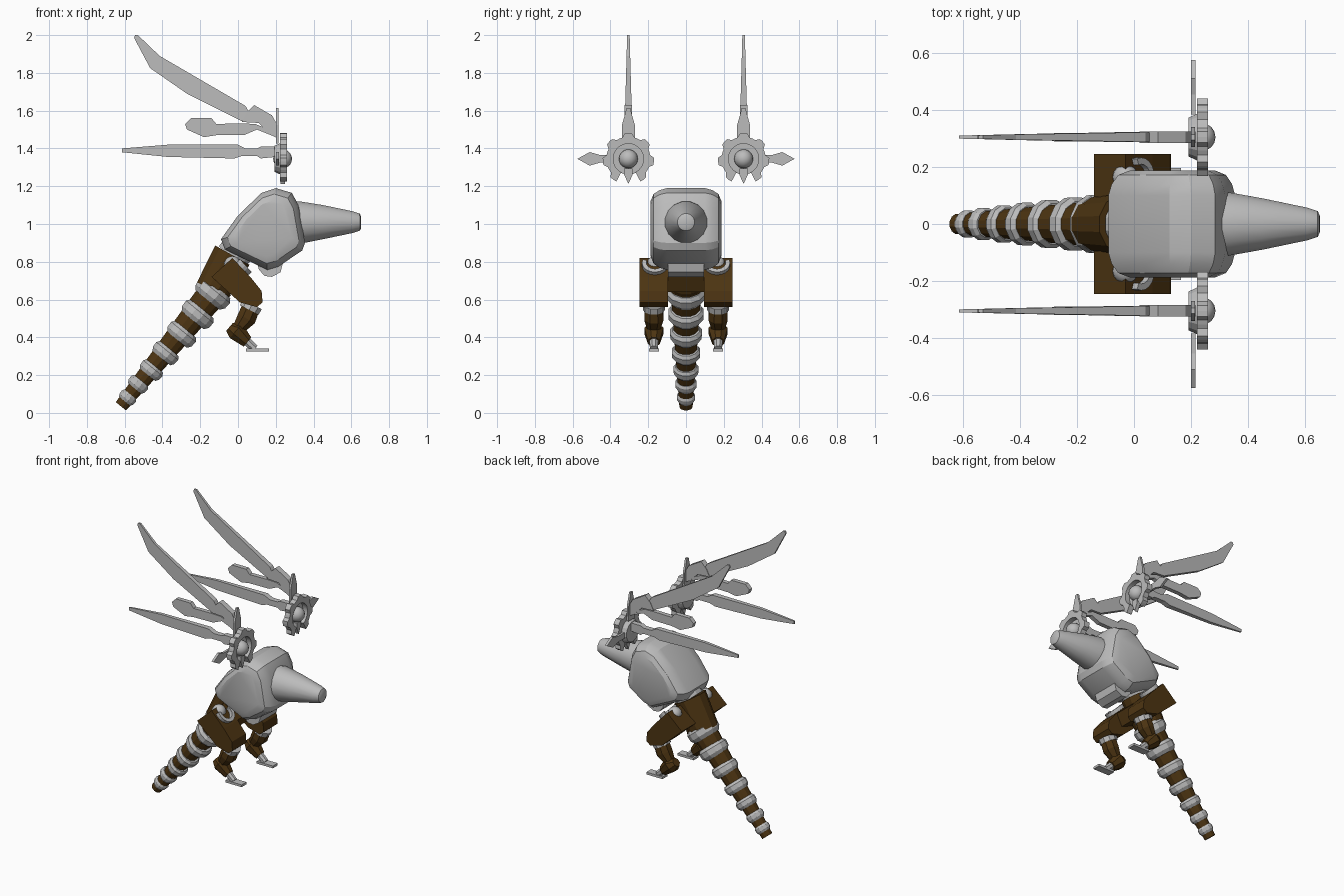
import bpy, bmesh, math
from mathutils import Vector as V

if "Cube" in bpy.data.objects:
    bpy.data.objects.remove(bpy.data.objects["Cube"])


def material(name, col):
    m = bpy.data.materials.new(name)
    m.diffuse_color = (*col, 1)
    m.use_nodes = True
    m.node_tree.nodes["Principled BSDF"].inputs["Base Color"].default_value = m.diffuse_color
    return m


GREY = material("light grey metal", (0.5, 0.5, 0.5))
BROWN = material("dark brown", (0.075, 0.035, 0.006))


def finish(name, bm, mat, smooth=None):
    bmesh.ops.recalc_face_normals(bm, faces=bm.faces)
    me = bpy.data.meshes.new(name)
    bm.to_mesh(me)
    bm.free()
    me.materials.append(mat)
    ob = bpy.data.objects.new(name, me)
    bpy.context.collection.objects.link(ob)
    if smooth:
        bpy.ops.object.select_all(action='DESELECT')
        ob.select_set(True)
        bpy.context.view_layer.objects.active = ob
        bpy.ops.object.shade_smooth_by_angle(angle=math.radians(smooth))
    return ob


def loft(name, loops, mat, smooth=None):
    """Skin a list of equal-length point loops and cap both ends."""
    bm = bmesh.new()
    rows = [[bm.verts.new(p) for p in lp] for lp in loops]
    n = len(rows[0])
    for a, b in zip(rows, rows[1:]):
        for i in range(n):
            bm.faces.new((a[i], a[(i + 1) % n], b[(i + 1) % n], b[i]))
    bm.faces.new(rows[0])
    bm.faces.new(rows[-1])
    return finish(name, bm, mat, smooth)


def tube(name, path, mat, n=12, axis=None, smooth=None):
    """Round solid through (point, radius) stations."""
    pts = [V(p) for p, r in path]
    d = V(axis) if axis else pts[-1] - pts[0]
    d.normalize()
    u = d.cross(V((0, 1, 0)))
    if u.length < 0.01:
        u = V((1, 0, 0))
    u.normalize()
    w = d.cross(u)
    ang = [2 * math.pi * (i + 0.5) / n for i in range(n)]
    return loft(name, [[p + r * (math.cos(a) * u + math.sin(a) * w) for a in ang]
                       for p, (_, r) in zip(pts, path)], mat, smooth)


def plate(name, prof, y, half, mat, taper=lambda x: 1):
    """Side (x, z) profile given thickness along y."""
    return loft(name, [[(x, y + k * half * taper(x), z) for x, z in prof]
                       for k in (-1, 1)], mat)


def plate_yz(name, prof, x0, x1, mat):
    """(y, z) profile given thickness along x."""
    return loft(name, [[(x, y, z) for y, z in prof] for x in (x0, x1)], mat)


def ball(name, c, r, mat):
    bm = bmesh.new()
    bmesh.ops.create_uvsphere(bm, u_segments=16, v_segments=10, radius=r)
    bmesh.ops.translate(bm, verts=bm.verts, vec=c)
    return finish(name, bm, mat, 40)


# head: side outline shrinking towards both cheeks
HEAD = [(-.09, .92), (0, 1.045), (.125, 1.165), (.2, 1.19), (.285, 1.165), (.32, 1.10),
        (.355, .90), (.34, .86), (.215, .775), (.155, .757), (-.07, .865)]
layers = [(-.187, .68), (-.172, .85), (-.14, .95), (-.10, 1), (.10, 1), (.14, .95), (.172, .85), (.187, .68)]
loft("head", [[(.14 + (x - .14) * s, y, .98 + (z - .98) * s) for x, z in HEAD]
              for y, s in layers], GREY, 25)

# snout and jaw
tube("snout", [((.28, 0, 1.005), .118), ((.34, 0, 1.008), .112), ((.45, 0, 1.01), .092),
               ((.61, 0, 1.01), .058), ((.645, 0, 1.01), .046), ((.652, 0, 1.01), .03)],
     GREY, 16, smooth=25)
plate("jaw", [(.1, .80), (.24, .80), (.225, .745), (.18, .72), (.14, .725), (.11, .76)], 0, .095, GREY)

# trunk and neck collar
tube("trunk", [((-.14, 0, .64), .095), ((-.03, 0, .835), .108)], BROWN, 12)
tube("neck_collar", [((-.035, 0, .825), .09), ((.03, 0, .9), .10)], GREY, 12)
plate("pelvis", [(-.02, .80), (.06, .72), (.02, .64), (-.12, .70)], 0, .13, BROWN)

# tail with seven shrinking rings
TOP, TIP = V((-.10, 0, .675)), V((-.62, 0, .035))
tube("tail", [(TOP, .085), (TIP, .036)], BROWN, 12)
dirn = (TIP - TOP).normalized()
rings = [(-.135, .63), (-.215, .52), (-.30, .415), (-.385, .315), (-.46, .225), (-.53, .15), (-.585, .08)]
for i, (x, z) in enumerate(rings):
    c, r, h = V((x, 0, z)), .106 - .0095 * i, .042 - .003 * i
    tube(f"tail_ring_{i + 1}", [(c - dirn * h, r * .85), (c - dirn * h * .5, r),
                                (c + dirn * h * .4, r * .98), (c + dirn * h, r * .8)], GREY, 12)

for s, side in ((1, "back"), (-1, "front")):
    # leg
    y = s * .17
    plate("thigh_" + side, [(-.03, .82), (.065, .72), (.125, .645), (.13, .585), (.10, .56),
                            (.01, .585), (-.14, .72)], y, .076, BROWN)
    tube("knee_ring_" + side, [((.075, y, .575), .06), ((.06, y, .545), .058)], GREY, 10)
    tube("shin_" + side, [((.07, y, .56), .052), ((.045, y, .50), .055), ((0, y, .44), .035)], BROWN, 8)
    tube("calf_" + side, [((-.045, y, .455), .03), ((-.01, y, .435), .055),
                          ((.05, y, .375), .034)], BROWN, 8)
    tube("ankle_" + side, [((.04, y, .385), .026), ((.09, y, .34), .022)], GREY, 8)
    plate("foot_" + side, [(.042, .325), (.165, .325), (.165, .341), (.042, .341)], y, .026, GREY)

    # hip joint: ball and open hoop
    ball("hip_ball_" + side, (-.03, s * .165, .785), .045, GREY)
    bm = bmesh.new()
    n, u, w = V((.74, 0, .67)), V((.67, 0, -.74)), V((0, s, 0))
    prev = None
    for k in range(13):
        a = math.radians(-110 + 220 * k / 12)
        d = math.cos(a) * u + math.sin(a) * w
        c = V((.015, s * .165, .785))
        row = [bm.verts.new(c + d * r + n * h) for r, h in
               ((.045, -.03), (.068, -.03), (.068, .016), (.045, .016))]
        if prev:
            for i in range(4):
                bm.faces.new((prev[i], prev[(i + 1) % 4], row[(i + 1) % 4], row[i]))
        if k in (0, 12):
            bm.faces.new(row)
        prev = row
    finish("hip_hoop_" + side, bm, GREY)

    # wing gear: toothed ring, open at the bottom
    y, z = s * .305, 1.345
    bm = bmesh.new()
    prev = None
    angles, STEPS = (-62, 242), 38
    for k in range(STEPS + 1):
        a = math.radians(angles[0] + (angles[1] - angles[0]) * k / STEPS)
        ro = .136 if k % 6 in (0, 1, 2) else .117
        row = [bm.verts.new((x, y + r * math.cos(a), z + r * math.sin(a)))
               for x, r in ((.222, .08), (.222, ro), (.26, ro), (.26, .08))]
        if prev:
            for i in range(4):
                bm.faces.new((prev[i], prev[(i + 1) % 4], row[(i + 1) % 4], row[i]))
        if k in (0, STEPS):
            bm.faces.new(row)
        prev = row
    finish("wing_gear_" + side, bm, GREY)
    tube("gear_back_" + side, [((.192, y, z), .07), ((.225, y, z), .085)], GREY, 16)
    ball("gear_hub_" + side, (.236, y, z), .05, GREY)

    # gear spikes: outward, upward and downward
    plate_yz("outer_spike_" + side, [(y + s * a, z + b) for a, b in
             ((.08, -.02), (.15, -.02), (.205, -.036), (.27, 0), (.205, .036), (.15, .02), (.08, .02))],
             .20, .216, GREY)
    plate_yz("upper_spike_" + side, [(y + a, z + b) for a, b in
             ((-.035, .08), (.035, .08), (.034, .18), (.017, .24), (.01, .27), (-.01, .27), (-.017, .24), (-.034, .18))],
             .20, .214, GREY)
    plate_yz("lower_spike_" + side, [(y + a, z + b) for a, b in
             ((-.022, -.05), (-.022, -.085), (0, -.133), (.022, -.085), (.022, -.05))],
             .225, .25, GREY)

    # wing blades, thinner towards the tips
    thin = lambda x: max(.3, min(1, 1 + (x + .1) * 1.4))
    plate("upper_blade_" + side, [(-.55, 1.985), (-.545, 2.0), (-.53, 2.0), (-.415, 1.89), (.04, 1.625),
                                  (.06, 1.59), (.02, 1.545), (-.27, 1.69), (-.465, 1.825)], y, .017, GREY, thin)
    plate("wing_arm_" + side, [(.085, 1.63), (.18, 1.575), (.205, 1.53), (.215, 1.45), (.17, 1.475),
                               (.11, 1.535), (.02, 1.54), (.045, 1.59)], y, .02, GREY)
    plate("middle_blade_" + side, [(-.28, 1.53), (-.25, 1.56), (-.14, 1.56), (-.115, 1.53), (.01, 1.532),
                                   (.09, 1.53), (.20, 1.485), (.20, 1.46), (.10, 1.50), (.035, 1.472),
                                   (-.115, 1.47), (-.18, 1.46), (-.27, 1.50)], y, .015, GREY)
    plate("lower_blade_" + side, [(-.615, 1.40), (-.615, 1.38), (-.37, 1.355), (-.02, 1.347), (.02, 1.36),
                                  (.10, 1.36), (.12, 1.347), (.20, 1.355), (.20, 1.41), (.12, 1.41),
                                  (.10, 1.40), (.04, 1.40), (0, 1.42), (-.37, 1.42)], y, .018, GREY, thin)
